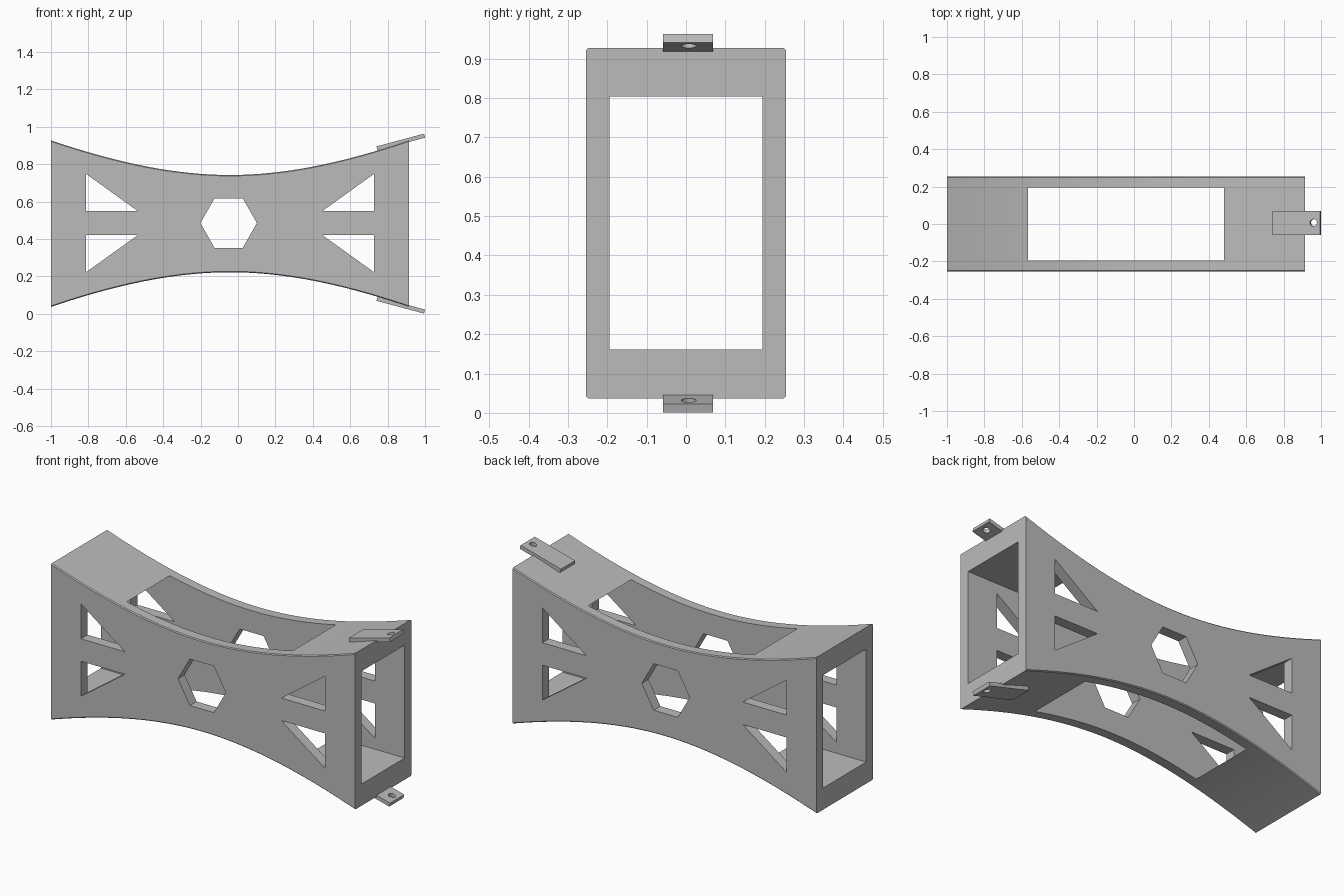
import bpy, bmesh, math
from mathutils import Matrix, Vector

if "Cube" in bpy.data.objects:
    bpy.data.objects.remove(bpy.data.objects["Cube"], do_unlink=True)

CX, CZ = -0.0425, 0.482      # middle of the body
HALF_LEN, HALF_W = 0.9575, 0.254

grey = bpy.data.materials.new("light grey")
grey.use_nodes = True
grey.diffuse_color = (0.5, 0.5, 0.5, 1)
grey.node_tree.nodes["Principled BSDF"].inputs["Base Color"].default_value = (0.5, 0.5, 0.5, 1)


def add_object(name, bm):
    bmesh.ops.recalc_face_normals(bm, faces=bm.faces)
    mesh = bpy.data.meshes.new(name)
    bm.to_mesh(mesh)
    bm.free()
    mesh.materials.append(grey)
    obj = bpy.data.objects.new(name, mesh)
    bpy.context.collection.objects.link(obj)
    return obj


def prism(points, half_depth):
    """Extrude an x-z outline along y."""
    bm = bmesh.new()
    face = bm.faces.new([bm.verts.new((x, -half_depth, z)) for x, z in points])
    new = bmesh.ops.extrude_face_region(bm, geom=[face])["geom"]
    verts = [v for v in new if isinstance(v, bmesh.types.BMVert)]
    bmesh.ops.translate(bm, verts=verts, vec=(0, 2 * half_depth, 0))
    return bm


def box(size, centre):
    bm = bmesh.new()
    bmesh.ops.create_cube(bm, size=1)
    bmesh.ops.scale(bm, vec=size, verts=bm.verts)
    bmesh.ops.translate(bm, vec=centre, verts=bm.verts)
    return bm


def cut(target, cutters):
    for cutter in cutters:
        cutter.hide_render = True
        mod = target.modifiers.new("cut", 'BOOLEAN')
        mod.operation, mod.solver, mod.object = 'DIFFERENCE', 'EXACT', cutter
    bpy.context.view_layer.objects.active = target
    for mod in list(target.modifiers):
        bpy.ops.object.modifier_apply(modifier=mod.name)
    for cutter in cutters:
        bpy.data.objects.remove(cutter, do_unlink=True)


def shade(obj):
    bpy.ops.object.select_all(action='DESELECT')
    obj.select_set(True)
    bpy.context.view_layer.objects.active = obj
    bpy.ops.object.shade_smooth_by_angle(angle=math.radians(25))


# Waisted body outline
def half_height(t):
    t = abs(t)
    return 0.26 + 0.185 * (1.25 * t ** 2 - 0.25 * t ** 3)


steps = [i / 24 - 1 for i in range(49)]
outline = [(CX + t * HALF_LEN, CZ + half_height(t)) for t in steps]
outline += [(CX + t * HALF_LEN, CZ - half_height(t)) for t in reversed(steps)]
bm = prism(outline, HALF_W)

# Slim chamfer along the curved rims
rims = [e for e in bm.edges
        if abs(e.verts[0].co.y - e.verts[1].co.y) < 1e-4
        and abs(e.verts[0].co.x - e.verts[1].co.x) > 1e-4]
bmesh.ops.bevel(bm, geom=rims, offset=0.005, segments=1, affect='EDGES')
body = add_object("body", bm)

# Straight tunnel, which also opens the waist above and below
cutters = [add_object("tunnel_cutter", box((3, 0.388, 0.643), (0, 0, CZ)))]

# Hexagonal window in both side walls
hexagon = [(-0.05 + 0.151 * math.cos(math.radians(60 * i)),
            CZ + 0.003 + 0.153 * math.sin(math.radians(60 * i))) for i in range(6)]
cutters.append(add_object("hexagon_cutter", prism(hexagon, 1)))

# Four triangular windows
for sx in (-1, 1):
    for sz in (-1, 1):
        corners = [(0.77, 0.263), (0.77, 0.064), (0.493, 0.064)]
        triangle = [(CX + sx * x, CZ + 0.003 + sz * z) for x, z in corners]
        cutters.append(add_object("triangle_cutter", prism(triangle, 1)))

cut(body, cutters)
shade(body)

# Tilted mounting tabs with a hole near the tip
LENGTH, THICK = 0.263, 0.022
for name, sz in (("upper_tab", 1), ("lower_tab", -1)):
    tilt = Matrix.Rotation(math.radians(-15 * sz), 4, 'Y')
    place = Matrix.Translation(Vector((1, 0.005, CZ + sz * 0.4595))) @ tilt
    bm = box((LENGTH, 0.128, THICK), (-LENGTH / 2, 0, sz * THICK / 2))
    bm.transform(place)
    tab = add_object(name, bm)
    hole = bmesh.new()
    bmesh.ops.create_cone(hole, cap_ends=True, segments=32, radius1=0.019, radius2=0.019,
                          depth=0.1, matrix=place @ Matrix.Translation((-0.036, 0.002, 0)))
    cut(tab, [add_object("hole_cutter", hole)])
    shade(tab)
